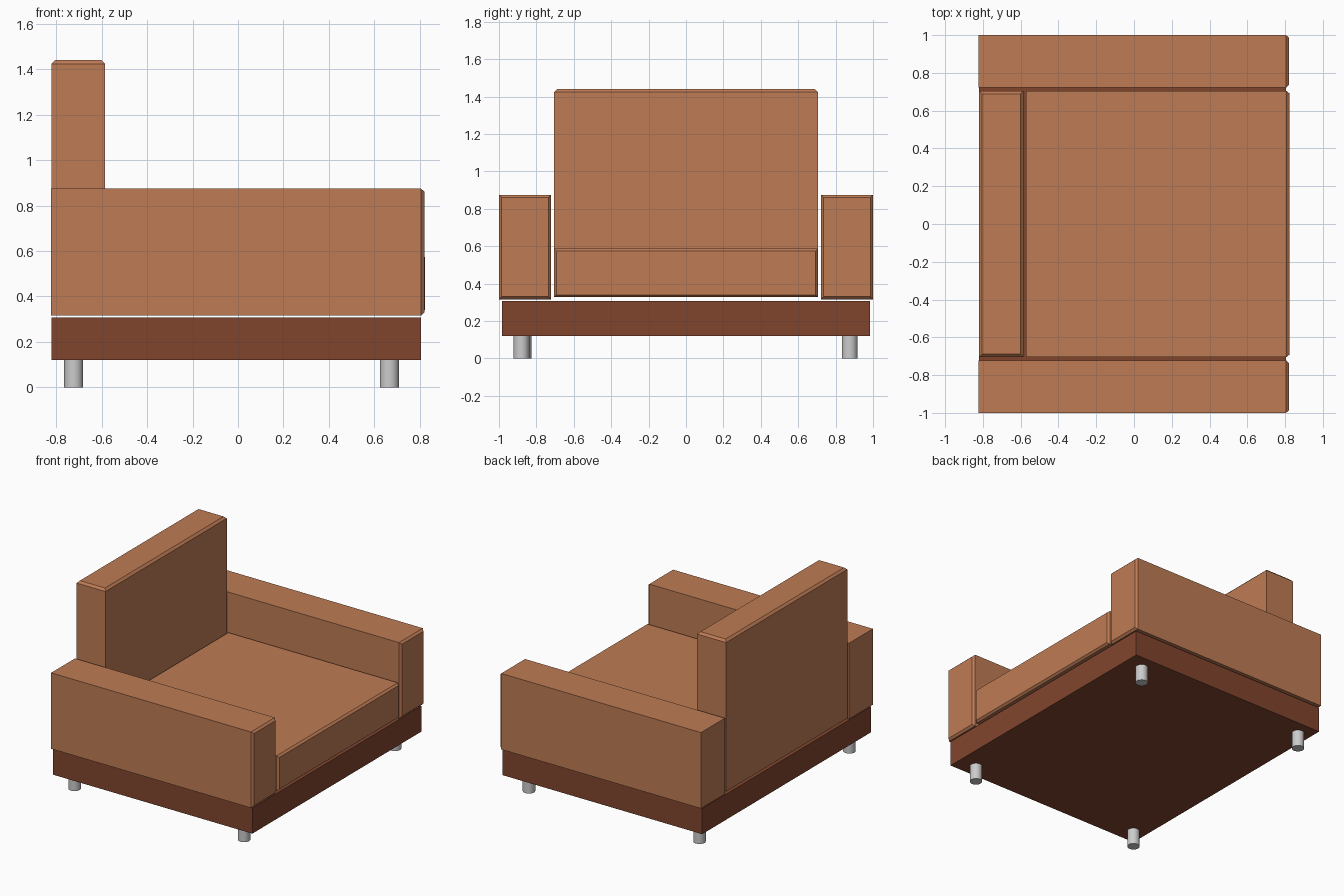
import bpy, bmesh
from mathutils import Vector

if "Cube" in bpy.data.objects:
    bpy.data.objects.remove(bpy.data.objects["Cube"])


def material(name, rgb):
    m = bpy.data.materials.new(name)
    m.diffuse_color = (*rgb, 1)
    m.use_nodes = True
    m.node_tree.nodes["Principled BSDF"].inputs["Base Color"].default_value = m.diffuse_color
    return m


fabric = material("tan_upholstery", (0.52, 0.20, 0.09))
wood = material("dark_wood", (0.22, 0.06, 0.027))


def block(name, lo, hi, mat, axis=None, inset=0.0, depth=0.0):
    """Box from lo to hi; the face on the positive side of axis is chamfered."""
    bm = bmesh.new()
    bmesh.ops.create_cube(bm, size=1)
    lo, hi = Vector(lo), Vector(hi)
    for v in bm.verts:
        v.co = Vector([lo[i] if v.co[i] < 0 else hi[i] for i in range(3)])
    if axis is not None:
        face = max(bm.faces, key=lambda f: f.calc_center_median()[axis])
        for v in face.verts:
            v.co[axis] -= depth
        bmesh.ops.inset_region(bm, faces=[face], thickness=inset)
        for v in face.verts:
            v.co[axis] += depth
    bmesh.ops.recalc_face_normals(bm, faces=bm.faces)
    me = bpy.data.meshes.new(name)
    bm.to_mesh(me)
    bm.free()
    me.materials.append(mat)
    ob = bpy.data.objects.new(name, me)
    bpy.context.collection.objects.link(ob)
    return ob


# Wooden base
block("base", (-0.82, -0.983, 0.12), (0.805, 0.983, 0.308), wood)

# Arms, chamfered around the front end
for side, y0, y1 in (("right", -1.0, -0.722), ("left", 0.722, 1.0)):
    block(f"arm_{side}", (-0.822, y0, 0.316), (0.82, y1, 0.875), fabric, 0, 0.02, 0.015)

# Seat and back cushions
block("seat_cushion", (-0.572, -0.705, 0.328), (0.822, 0.705, 0.587), fabric, 0, 0.018, 0.015)
block("back_cushion", (-0.82, -0.705, 0.328), (-0.585, 0.705, 1.44), fabric, 2, 0.022, 0.016)

# Metal legs
legs = {"front_right": (0.666, -0.88), "front_left": (0.666, 0.875),
        "rear_right": (-0.723, -0.868), "rear_left": (-0.723, 0.875)}
for name, (x, y) in legs.items():
    bpy.ops.mesh.primitive_cylinder_add(vertices=32, radius=0.042, depth=0.12, location=(x, y, 0.06))
    bpy.context.object.name = f"leg_{name}"
    bpy.ops.object.shade_smooth_by_angle()
